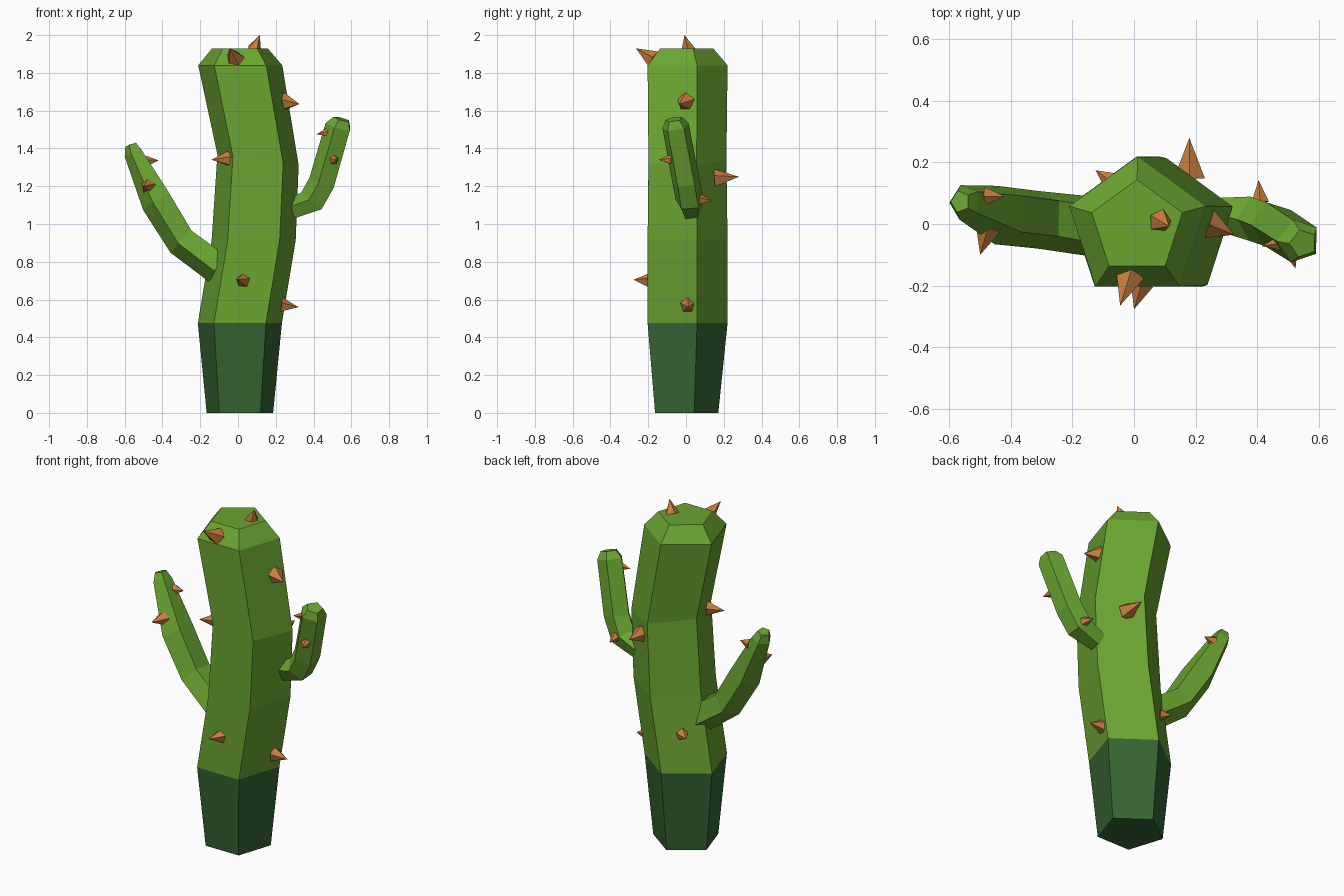
import bpy, bmesh, math
from mathutils import Vector

if "Cube" in bpy.data.objects:
    bpy.data.objects.remove(bpy.data.objects["Cube"])


def material(name, rgb):
    m = bpy.data.materials.new(name)
    m.diffuse_color = (*rgb, 1)
    m.use_nodes = True
    m.node_tree.nodes["Principled BSDF"].inputs["Base Color"].default_value = m.diffuse_color
    return m


GREEN = material("cactus green", (0.145, 0.376, 0.03))
DARK = material("dark green", (0.037, 0.128, 0.032))
BROWN = material("thorn brown", (0.58, 0.21, 0.047))


def finish(bm, name, mats):
    bmesh.ops.recalc_face_normals(bm, faces=bm.faces[:])
    me = bpy.data.meshes.new(name)
    bm.to_mesh(me)
    bm.free()
    for m in mats:
        me.materials.append(m)
    ob = bpy.data.objects.new(name, me)
    bpy.context.collection.objects.link(ob)
    return ob


def pentagon_tube(name, rings, apex, mats, wide=1.0, dark_below=None):
    """Skin five-sided rings (centre, radius, axis); apex = direction of one corner."""
    bm = bmesh.new()
    loops = []
    for c, r, axis in rings:
        t = Vector(axis).normalized()
        u = Vector(apex)
        u = (u - t * u.dot(t)).normalized()
        v = t.cross(u)
        loops.append([bm.verts.new(Vector(c) + r * (u * math.cos(a) + v * math.sin(a) * wide))
                      for a in (math.tau * i / 5 for i in range(5))])
    bm.faces.new(loops[0][::-1])
    bm.faces.new(loops[-1])
    for a, b in zip(loops, loops[1:]):
        for i in range(5):
            j = (i + 1) % 5
            bm.faces.new((a[i], a[j], b[j], b[i]))
    if dark_below:
        for f in bm.faces:
            f.material_index = int(f.calc_center_median().z < dark_below)
    return finish(bm, name, mats)


# Trunk with dark base and bevelled top
UP = (0, 0, 1)
pentagon_tube("trunk", [
    ((0.01, -0.014, 0.0), 0.185, UP),
    ((0.01, -0.014, 0.475), 0.234, UP),
    ((0.083, -0.014, 0.915), 0.234, UP),
    ((0.106, -0.014, 1.34), 0.228, (0.13, 0, 1)),
    ((0.012, -0.014, 1.84), 0.234, UP),
    ((0.01, -0.011, 1.93), 0.155, UP),
], (0, 1, 0), [GREEN, DARK], dark_below=0.475)

# Left arm
pentagon_tube("left_arm", [
    ((-0.11, -0.01, 0.775), 0.092, (-1, 0, 0.5)),
    ((-0.295, 0.015, 0.91), 0.088, (-1, 0.1, 1)),
    ((-0.425, 0.03, 1.12), 0.09, (-0.6, 0.15, 1)),
    ((-0.55, 0.07, 1.375), 0.053, (-0.35, 0.1, 1)),
    ((-0.565, 0.073, 1.42), 0.033, (-0.35, 0.1, 1)),
], (-1, 0, -0.3), [GREEN], wide=1.12)

# Right arm
pentagon_tube("right_arm", [
    ((0.285, 0.03, 1.075), 0.058, (1, 0, 0.3)),
    ((0.395, 0.018, 1.12), 0.076, (0.8, -0.1, 1)),
    ((0.45, 0.0, 1.22), 0.076, (0.35, -0.2, 1)),
    ((0.535, -0.055, 1.515), 0.074, (0.28, -0.18, 1)),
    ((0.55, -0.063, 1.555), 0.047, (0.28, -0.18, 1)),
], (-1, 0, 0.2), [GREEN])

# Thorns: base centre, tip, base radius
THORNS = {
    "crown_thorn": ((0.085, 0.01, 1.925), (0.115, -0.008, 2.0), 0.04),
    "front_top_thorn": ((-0.015, -0.17, 1.87), (-0.045, -0.265, 1.93), 0.05),
    "right_top_thorn": ((0.24, 0.0, 1.645), (0.325, -0.035, 1.635), 0.052),
    "left_middle_thorn": ((-0.05, -0.13, 1.345), (-0.14, -0.165, 1.34), 0.042),
    "front_lower_thorn": ((0.025, -0.195, 0.70), (0.0, -0.277, 0.705), 0.04),
    "right_lower_thorn": ((0.23, 0.01, 0.57), (0.32, 0.01, 0.56), 0.042),
    "back_right_thorn": ((0.18, 0.15, 1.24), (0.18, 0.28, 1.25), 0.053),
    "back_left_thorn": ((-0.07, 0.135, 0.70), (-0.125, 0.175, 0.70), 0.036),
    "left_arm_front_thorn": ((-0.475, -0.015, 1.2), (-0.5, -0.1, 1.2), 0.043),
    "left_arm_inner_thorn": ((-0.485, 0.09, 1.33), (-0.42, 0.09, 1.337), 0.032),
    "right_arm_inner_thorn": ((0.475, -0.062, 1.485), (0.415, -0.072, 1.475), 0.024),
    "right_arm_front_thorn": ((0.508, -0.085, 1.34), (0.525, -0.145, 1.34), 0.026),
    "right_arm_back_thorn": ((0.41, 0.07, 1.13), (0.405, 0.143, 1.122), 0.03),
}
for name, (base, tip, r) in THORNS.items():
    base, tip = Vector(base), Vector(tip)
    d = tip - base
    bm = bmesh.new()
    bmesh.ops.create_cone(bm, cap_ends=True, segments=5, radius1=r, radius2=0, depth=d.length)
    bmesh.ops.remove_doubles(bm, verts=bm.verts[:], dist=1e-5)
    ob = finish(bm, name, [BROWN])
    ob.location = (base + tip) / 2
    ob.rotation_euler = d.to_track_quat('Z', 'Y').to_euler()
